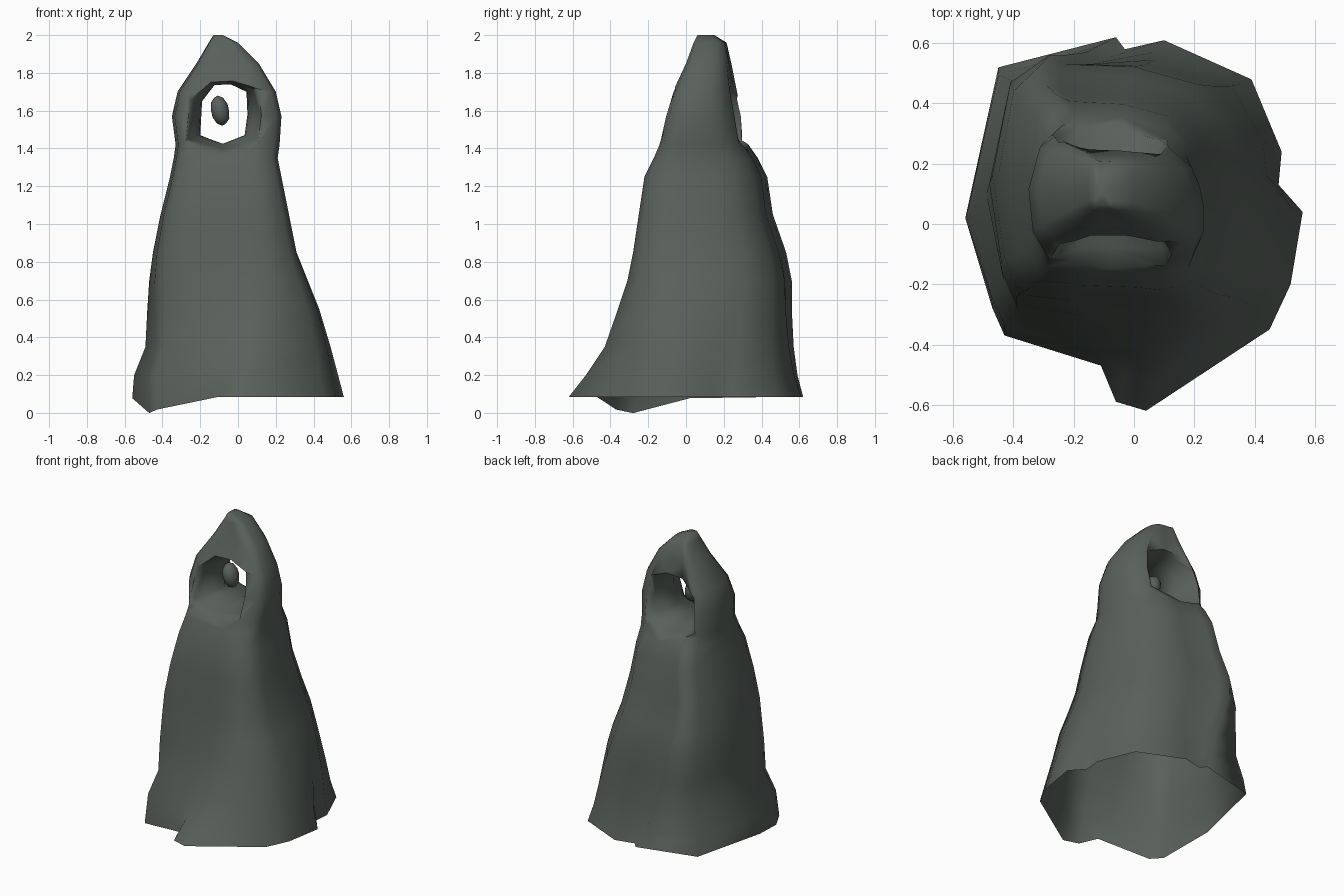
import bpy, bmesh, math
from mathutils import Vector

cube = bpy.data.objects.get("Cube")
if cube:
    bpy.data.objects.remove(cube, do_unlink=True)

stone = bpy.data.materials.new("dark grey green stone")
stone.use_nodes = True
colour = (0.1, 0.118, 0.105, 1)
stone.diffuse_color = colour
bsdf = next(n for n in stone.node_tree.nodes if n.type == "BSDF_PRINCIPLED")
bsdf.inputs["Base Color"].default_value = colour
bsdf.inputs["Roughness"].default_value = 0.9


def make_object(name, bm):
    bmesh.ops.recalc_face_normals(bm, faces=bm.faces[:])
    mesh = bpy.data.meshes.new(name)
    bm.to_mesh(mesh)
    bm.free()
    mesh.materials.append(stone)
    obj = bpy.data.objects.new(name, mesh)
    bpy.context.collection.objects.link(obj)
    return obj


def loft(rings):
    """Skin closed rings of points and close both ends with fans."""
    bm = bmesh.new()
    rows = [[bm.verts.new(p) for p in ring] for ring in rings]
    n = len(rows[0])
    for a, b in zip(rows, rows[1:]):
        for i in range(n):
            j = (i + 1) % n
            bm.faces.new((a[i], a[j], b[j], b[i]))
    for row in (rows[0], rows[-1]):
        mid = bm.verts.new(sum((v.co for v in row), Vector()) / n)
        for i in range(n):
            bm.faces.new((row[i], row[(i + 1) % n], mid))
    return bm


# Ragged foot outline, and the boxier outline it turns into higher up;
# the two folds slant towards a corner as they rise
foot = [(-.06, -.59), (.04, -.62), (.45, -.35), (.52, -.2), (.56, .04), (.48, .13),
        (.49, .24), (.39, .48), (.1, .61), (-.03, .58), (-.06, .62), (-.45, .52),
        (-.56, .02), (-.47, -.28), (-.43, -.37), (-.11, -.47)]
box = [(.25, -.97), (.55, -1), (.9, -.9), (1, -.6), (1, -.15), (.96, .15),
       (.87, .45), (.6, .78), (.1, .9), (-.5, .93), (-.65, 1), (-.87, .78),
       (-1, .1), (-.95, -.6), (-.82, -.9), (-.35, -.95)]
# Height, then the x and y extents of the rock there
levels = [(.085, -.56, .56, -.62, .62), (.2, -.55, .53, -.53, .59),
          (.35, -.49, .49, -.43, .57), (.55, -.48, .43, -.36, .56),
          (.7, -.47, .37, -.31, .56), (.85, -.45, .31, -.28, .53),
          (1.05, -.41, .27, -.25, .46), (1.25, -.36, .23, -.22, .43),
          (1.35, -.34, .21, -.17, .38), (1.42, -.33, .22, -.14, .33),
          (1.57, -.35, .23, -.11, .3), (1.7, -.32, .2, -.07, .27),
          (1.85, -.22, .11, 0, .24), (1.96, -.155, 0, .04, .215),
          (2, -.13, -.08, .06, .15)]
rings = []
for z, x0, x1, y0, y1 in levels:
    t = max(0, min(1, (.95 - z) / .865)) ** 1.4
    ring = []
    for (fx, fy), (bx, by) in zip(foot, box):
        u = t * fx / .56 + (1 - t) * bx
        v = t * fy / .62 + (1 - t) * by
        x = (x0 + x1) / 2 + u * (x1 - x0) / 2
        y = (y0 + y1) / 2 + v * (y1 - y0) / 2
        # The front right corner of the foot dips lowest
        dip = 0
        if z < .1:
            dip = .086 * math.exp(-((x + .47) ** 2 + (y + .28) ** 2) / .04)
        ring.append((x, y, z - dip))
    rings.append(ring)
rock = make_object("standing_rock", loft(rings))

# Tunnel through the top, flaring widely to the sides and less in height
window = [(-.2, 1.47), (-.15, 1.45), (-.08, 1.425), (.035, 1.47), (.05, 1.58),
          (.045, 1.7), (-.04, 1.74), (-.125, 1.735), (-.19, 1.65)]
cx, cz = -.075, 1.585
tunnel = []
for y, sx, sz in ((-.4, 2, 1.7), (-.16, 1.7, 1.35), (-.08, 1.55, 1.18),
                  (-.01, 1.28, 1.06), (.05, 1.05, 1), (.1, 1, 1), (.15, 1.05, 1),
                  (.21, 1.28, 1.08), (.28, 1.55, 1.2), (.36, 1.7, 1.35), (.6, 2, 1.7)):
    tunnel.append([(cx + (x - cx) * sx, y, cz + (z - cz) * sz) for x, z in window])
cutter = make_object("tunnel_cutter", loft(tunnel))
cut = rock.modifiers.new("tunnel", "BOOLEAN")
cut.operation = "DIFFERENCE"
cut.object = cutter
cut.solver = "EXACT"
bpy.context.view_layer.objects.active = rock
bpy.ops.object.modifier_apply(modifier=cut.name)
bpy.data.objects.remove(cutter, do_unlink=True)

# Open the hollow underside
bm = bmesh.new()
bm.from_mesh(rock.data)
under = [f for f in bm.faces if all(v.co.z < .13 for v in f.verts)]
bmesh.ops.delete(bm, geom=under, context="FACES")
bm.to_mesh(rock.data)
bm.free()

# Small pebble hanging in the tunnel
bm = bmesh.new()
bmesh.ops.create_icosphere(bm, subdivisions=2, radius=1)
for v in bm.verts:
    p = v.co
    v.co = (-.095 + .05 * p.x - .012 * p.z, .06 + .055 * p.y, 1.6 + .08 * p.z)
pebble = make_object("pebble", bm)

# Soft shading that keeps only the hardest folds
for obj in (rock, pebble):
    bpy.ops.object.select_all(action="DESELECT")
    obj.select_set(True)
    bpy.context.view_layer.objects.active = obj
    bpy.ops.object.shade_smooth_by_angle(angle=math.radians(80))
